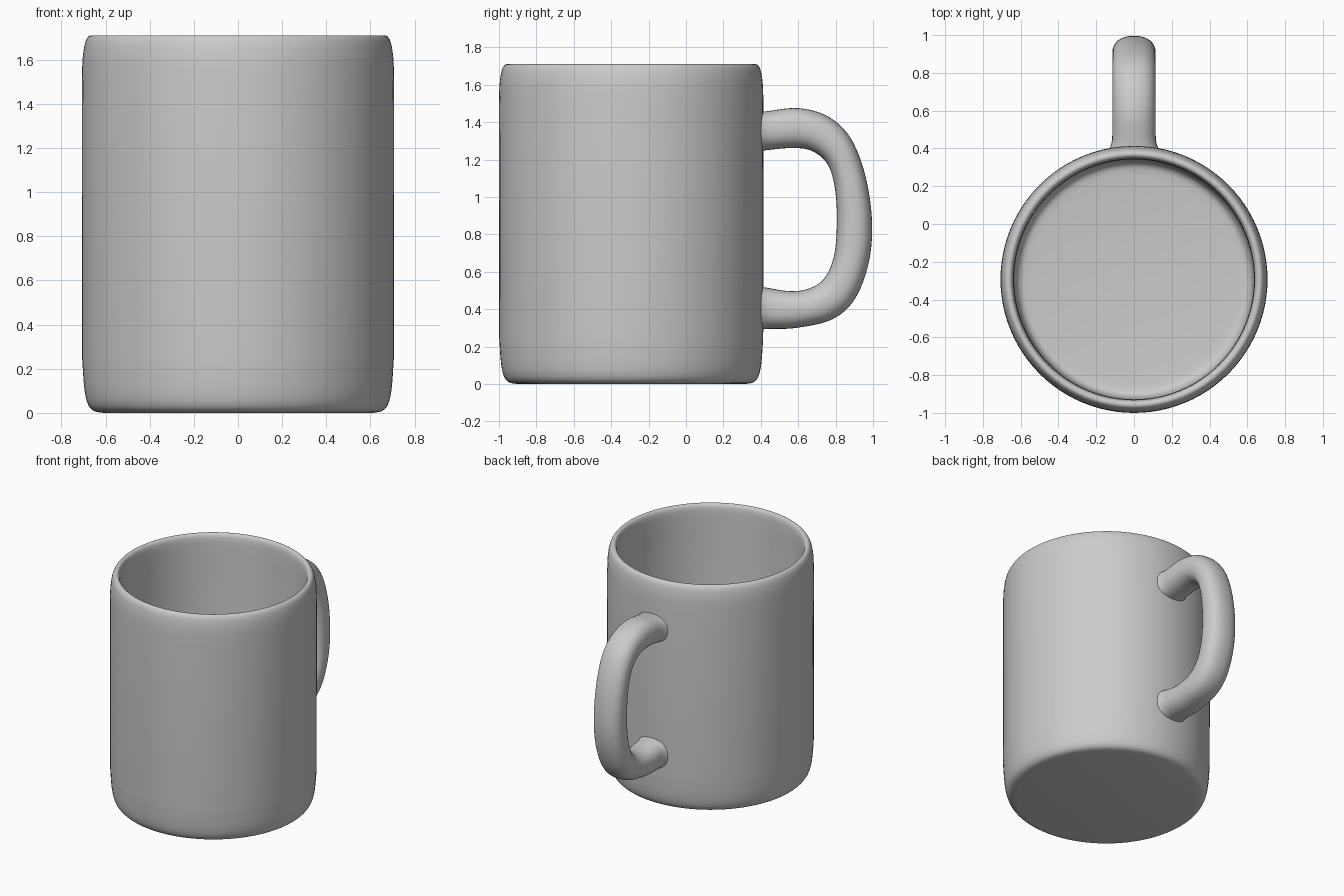
import bpy, bmesh, math
from mathutils import Vector

if "Cube" in bpy.data.objects:
    bpy.data.objects.remove(bpy.data.objects["Cube"])

# Single glaze colour
glaze = bpy.data.materials.new("grey_glaze")
glaze.use_nodes = True
glaze.diffuse_color = (0.6, 0.6, 0.6, 1)
glaze.node_tree.nodes["Principled BSDF"].inputs["Base Color"].default_value = (0.6, 0.6, 0.6, 1)


def catmull(points, steps):
    """Smooth curve through the given points."""
    pts = [Vector(p) for p in points]
    pts = [2 * pts[0] - pts[1]] + pts + [2 * pts[-1] - pts[-2]]
    out = []
    for a, b, c, d in zip(pts, pts[1:], pts[2:], pts[3:]):
        for k in range(steps):
            t = k / steps
            out.append(0.5 * (2 * b + (c - a) * t + (2 * a - 5 * b + 4 * c - d) * t ** 2
                              + (3 * b - a - 3 * c + d) * t ** 3))
    return out + [pts[-2]]


def skin(name, rings, close_ends):
    """Bridge consecutive closed rings of points into a smooth surface."""
    bm = bmesh.new()
    loops = [[bm.verts.new(p) for p in ring] for ring in rings]
    for low, high in zip(loops, loops[1:]):
        for i in range(len(low)):
            j = (i + 1) % len(low)
            bm.faces.new((low[i], low[j], high[j], high[i]))
    if close_ends:
        bm.faces.new(loops[0])
        bm.faces.new(loops[-1])
    bmesh.ops.recalc_face_normals(bm, faces=bm.faces)
    for f in bm.faces:
        f.smooth = True
    mesh = bpy.data.meshes.new(name)
    bm.to_mesh(mesh)
    bm.free()
    mesh.materials.append(glaze)
    obj = bpy.data.objects.new(name, mesh)
    bpy.context.collection.objects.link(obj)
    return obj


# Cup body: outer base, wall, rolled rim, inner wall and floor
CUP_Y = -0.293
base = [(0.61, 0), (0.655, 0.01), (0.682, 0.045), (0.697, 0.12), (0.706, 0.25)]
rim = [(0.707, 1.5), (0.704, 1.6), (0.694, 1.67), (0.68, 1.702), (0.663, 1.71),
       (0.647, 1.7), (0.638, 1.66), (0.635, 1.55)]
floor = [(0.635, 0.2), (0.625, 0.13), (0.6, 0.095), (0.55, 0.085)]
profile = catmull(base, 4) + catmull(rim, 4) + catmull(floor, 4)
SIDES = 96
angles = [2 * math.pi * i / SIDES for i in range(SIDES)]
skin("cup_body", [[(r * math.cos(a), CUP_Y + r * math.sin(a), z) for a in angles]
                  for r, z in profile], True)

# Handle: rounded sections spanning its inner and outer edges (y, z)
inner = [(0.36, 1.235), (0.43, 1.25), (0.58, 1.262), (0.68, 1.243), (0.76, 1.17), (0.797, 1.04),
         (0.807, 0.86), (0.79, 0.68), (0.735, 0.56), (0.65, 0.508), (0.55, 0.497),
         (0.43, 0.515), (0.36, 0.525)]
outer = [(0.36, 1.45), (0.43, 1.458), (0.6, 1.475), (0.76, 1.43), (0.88, 1.315), (0.96, 1.11),
         (0.995, 0.86), (0.975, 0.64), (0.9, 0.45), (0.78, 0.345), (0.59, 0.3),
         (0.43, 0.294), (0.36, 0.29)]


def rounded(v):
    return math.copysign(abs(v) ** 0.85, v)


sections = []
for p, q in zip(catmull(inner, 6), catmull(outer, 6)):
    mid, half = (p + q) / 2, (q - p) / 2
    width = 0.115 + 0.015 * max(0, 1 - (mid.x - 0.4) / 0.06) ** 2 if mid.x < 0.46 else 0.115
    ring = []
    for i in range(32):
        a = 2 * math.pi * i / 32
        c = mid + half * rounded(math.cos(a))
        ring.append((min(width, 0.135) * rounded(math.sin(a)), c.x, c.y))
    sections.append(ring)
skin("handle", sections, True)
